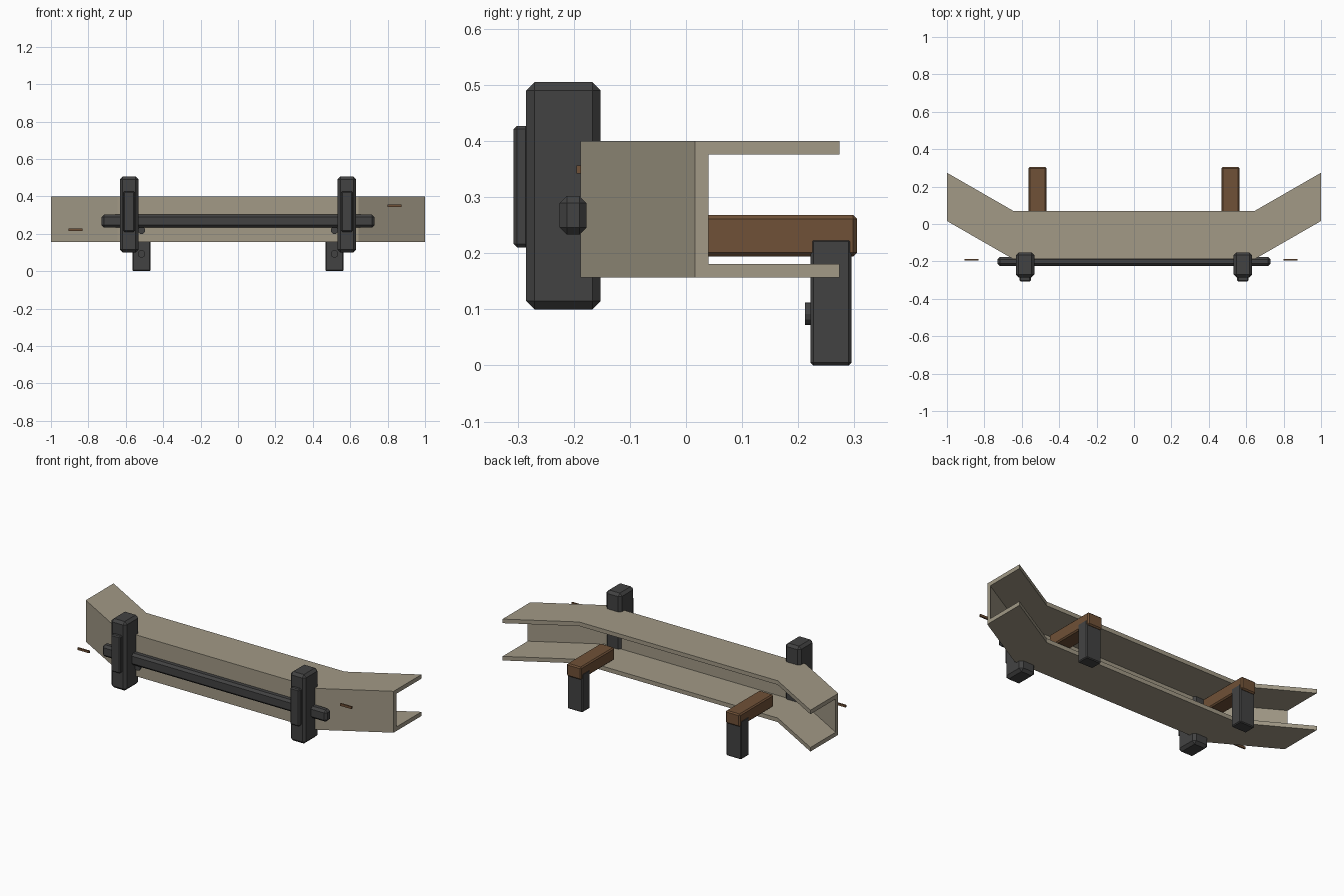
import bpy
import bmesh
from math import radians
from mathutils import Matrix

cube = bpy.data.objects.get("Cube")
if cube:
    bpy.data.objects.remove(cube, do_unlink=True)


def material(name, rgb):
    mat = bpy.data.materials.new(name)
    mat.use_nodes = True
    mat.diffuse_color = (*rgb, 1)
    mat.node_tree.nodes["Principled BSDF"].inputs["Base Color"].default_value = (*rgb, 1)
    return mat


taupe = material("taupe paint", (0.36, 0.32, 0.24))
black = material("black rubber", (0.055, 0.055, 0.055))
brown = material("rusty brown", (0.16, 0.082, 0.038))


def finish(bm, name, mat):
    bmesh.ops.recalc_face_normals(bm, faces=bm.faces[:])
    mesh = bpy.data.meshes.new(name)
    bm.to_mesh(mesh)
    bm.free()
    mesh.materials.append(mat)
    obj = bpy.data.objects.new(name, mesh)
    bpy.context.collection.objects.link(obj)
    return obj


def box(name, mat, xs, ys, zs, chamfer=0.0):
    """Box given by its extents on each axis, with chamfered edges."""
    bm = bmesh.new()
    bmesh.ops.create_cube(bm, size=1)
    spans = (xs, ys, zs)
    for v in bm.verts:
        v.co = [(a + b) / 2 + c * (b - a) for (a, b), c in zip(spans, v.co)]
    if chamfer:
        bmesh.ops.bevel(bm, geom=bm.edges[:], offset=chamfer, segments=1,
                        affect='EDGES')
    return finish(bm, name, mat)


def bolt(name, x, y, z):
    """Short round bolt head facing forward."""
    bm = bmesh.new()
    place = Matrix.Translation((x, y, z)) @ Matrix.Rotation(radians(90), 4, 'X')
    bmesh.ops.create_cone(bm, cap_ends=True, segments=12, radius1=0.02,
                          radius2=0.02, depth=0.02, matrix=place)
    return finish(bm, name, black)


# Bumper beam: C-shaped section, open at the back, swept along a bent path
front, back, low, high, wall = -0.188, 0.07, 0.157, 0.40, 0.024
section = [(front, low), (back, low), (back, low + wall), (front + wall, low + wall),
           (front + wall, high - wall), (back, high - wall), (back, high), (front, high)]
path = [(-1, 0.204), (-0.645, 0), (0.645, 0), (1, 0.204)]
bm = bmesh.new()
rings = [[bm.verts.new((x, y + shift, z)) for y, z in section] for x, shift in path]
for a, b in zip(rings, rings[1:]):
    for i in range(len(section)):
        j = (i + 1) % len(section)
        bm.faces.new((a[i], a[j], b[j], b[i]))
bm.faces.new(rings[0])
bm.faces.new(rings[-1])
finish(bm, "bumper_beam", taupe)

# Horizontal bar across the front
box("cross_bar", black, (-0.73, 0.73), (-0.225, -0.177), (0.233, 0.302), 0.013)

# Mirrored guards, mounting arms and legs
for side, s in (("right", -1), ("left", 1)):
    def around(centre, half):
        return (s * centre - half, s * centre + half)

    box(f"{side}_guard", black, around(0.582, 0.05), (-0.285, -0.152), (0.10, 0.505), 0.015)
    box(f"{side}_guard_pad", black, around(0.582, 0.03), (-0.307, -0.28), (0.21, 0.427), 0.006)
    box(f"{side}_mounting_arm", brown, around(0.516, 0.047), (-0.01, 0.305), (0.194, 0.268), 0.007)
    box(f"{side}_leg", black, around(0.516, 0.049), (0.222, 0.295), (0, 0.226), 0.005)
    bolt(f"{side}_leg_bolt", s * 0.516, 0.222, 0.092)
    bolt(f"{side}_beam_bolt", s * 0.516, -0.188, 0.218)

# Thin marker strips near the beam ends
box("right_marker", brown, (-0.906, -0.831), (-0.195, -0.187), (0.214, 0.227))
box("left_marker", brown, (0.80, 0.874), (-0.195, -0.187), (0.342, 0.356))
